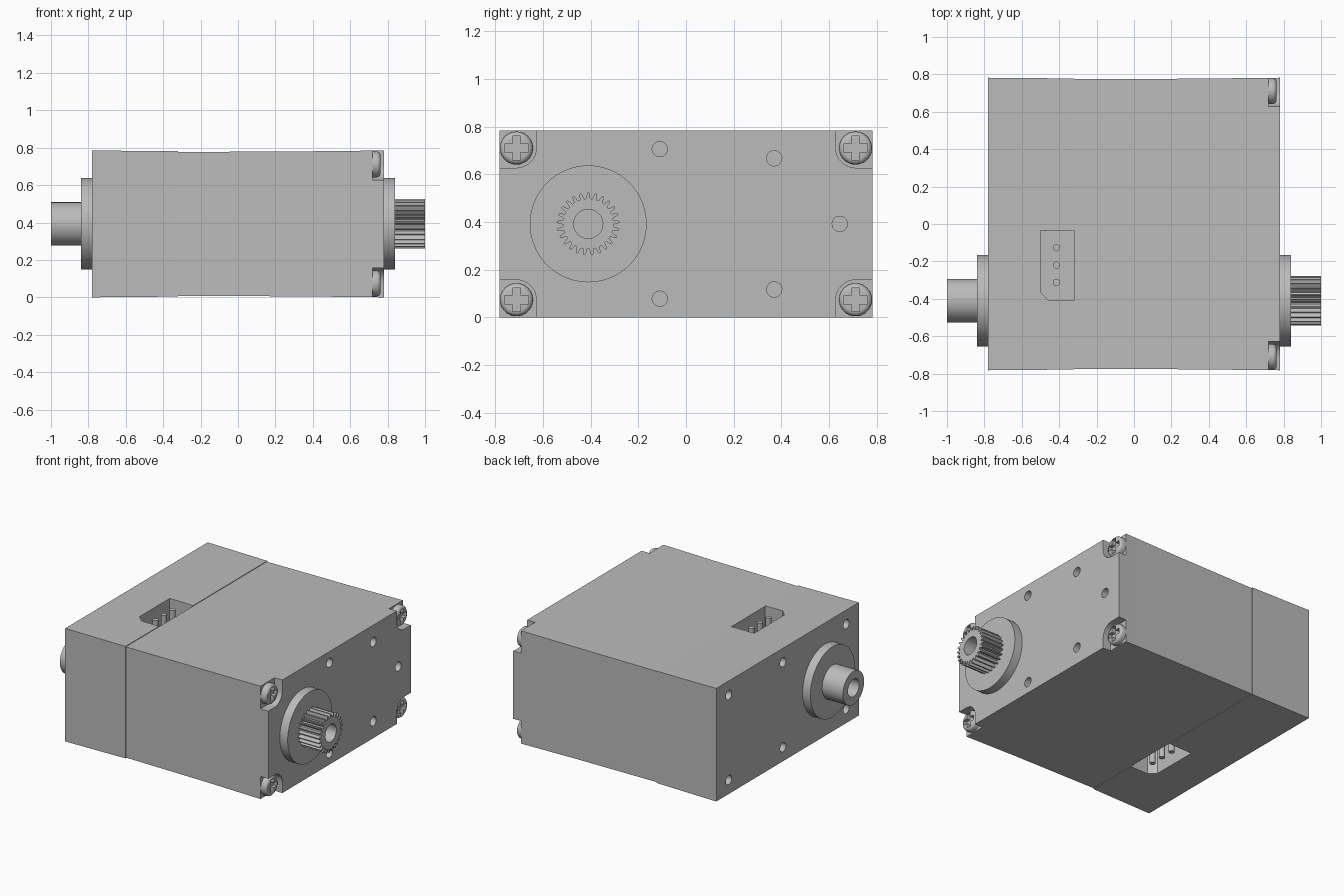
import bpy, bmesh
from math import sin, cos, pi, radians
from mathutils import Vector

old = bpy.data.objects.get("Cube")
if old:
    bpy.data.objects.remove(old, do_unlink=True)

grey = bpy.data.materials.new("plain grey")
GREY = (0.5, 0.5, 0.5, 1)
grey.diffuse_color = GREY
grey.use_nodes = True
grey.node_tree.nodes["Principled BSDF"].inputs["Base Color"].default_value = GREY

HEIGHT = 0.785
MID = HEIGHT / 2
SHAFT_Y = -0.41
SEAM = -0.32


def finish(name, bm):
    bmesh.ops.recalc_face_normals(bm, faces=bm.faces)
    mesh = bpy.data.meshes.new(name)
    bm.to_mesh(mesh)
    bm.free()
    obj = bpy.data.objects.new(name, mesh)
    bpy.context.collection.objects.link(obj)
    mesh.materials.append(grey)
    return obj


def activate(obj):
    bpy.ops.object.select_all(action='DESELECT')
    obj.select_set(True)
    bpy.context.view_layer.objects.active = obj


def smooth(obj):
    activate(obj)
    bpy.ops.object.shade_smooth_by_angle(angle=radians(32))


def loft(bm, rings, closed=False):
    """Skin a list of equally long point rings, capping the ends unless closed."""
    rings = [[bm.verts.new(p) for p in ring] for ring in rings]
    n = len(rings[0])
    pairs = list(zip(rings, rings[1:]))
    if closed:
        pairs.append((rings[-1], rings[0]))
    else:
        bm.faces.new(rings[0])
        bm.faces.new(rings[-1])
    for a, b in pairs:
        for i in range(n):
            j = (i + 1) % n
            bm.faces.new((a[i], a[j], b[j], b[i]))


def circle(r, y=0, z=0, n=32):
    return [(y + r * cos(2 * pi * i / n), z + r * sin(2 * pi * i / n)) for i in range(n)]


def prism_x(bm, outline, x0, x1):
    loft(bm, [[(x, y, z) for y, z in outline] for x in (x0, x1)])


def prism_z(bm, outline, z0, z1):
    loft(bm, [[(x, y, z) for x, y in outline] for z in (z0, z1)])


def lathe(bm, profile, y, z, n=48, closed=False):
    """Turn (x, radius) pairs around an axis along x."""
    loft(bm, [[(x, *p) for p in circle(r, y, z, n)] for x, r in profile], closed)


def cut(obj, bm):
    cutter = finish("cutter", bm)
    cutter.hide_render = True
    mod = obj.modifiers.new("cut", 'BOOLEAN')
    mod.operation = 'DIFFERENCE'
    mod.solver = 'EXACT'
    mod.object = cutter
    activate(obj)
    bpy.ops.object.modifier_apply(modifier=mod.name)
    bpy.data.objects.remove(cutter, do_unlink=True)


def body(name, sections):
    """Box whose sides are drawn in by a small inset at each x."""
    bm = bmesh.new()
    rings = []
    for x, inset in sections:
        w, lo, hi = 0.782 - inset, inset, HEIGHT - inset
        rings.append([(x, -w, lo), (x, w, lo), (x, w, hi), (x, -w, hi)])
    loft(bm, rings)
    return finish(name, bm)


# Gear case: corner seats for the screws and mounting holes in the output face
SCREW_Y, SCREW_DZ, SEAT_X = 0.711, 0.318, 0.72
corners = [(sy, sz) for sy in (-1, 1) for sz in (-1, 1)]
case = body("main_case", [(SEAM, 0.008), (0.32, 0.005), (0.78, 0)])
bm = bmesh.new()
for sy, sz in corners:
    # quarter-round inner corner, open towards the outside of the case
    arc = [(SCREW_Y - 0.083 * cos(i * pi / 16), SCREW_DZ - 0.083 * sin(i * pi / 16)) for i in range(9)]
    outline = arc + [(SCREW_Y, 0.25), (0.9, SCREW_DZ - 0.083), (0.9, 0.5), (SCREW_Y - 0.083, 0.5)]
    del outline[9]
    prism_x(bm, [(sy * y, MID + sz * z) for y, z in outline], SEAT_X, 0.9)
for y, dz in [(-0.11, 0.314), (-0.11, -0.314), (0.37, 0.275), (0.37, -0.275), (0.645, 0)]:
    prism_x(bm, circle(0.032, y, MID + dz, 24), 0.62, 0.9)
cut(case, bm)
smooth(case)

# Rear cover: mounting holes and a connector pocket above and below
cover = body("rear_cover", [(-0.78, 0), (SEAM, 0.004)])
bm = bmesh.new()
for y in (-0.645, 0.05, 0.645):
    for s in (-1, 1):
        prism_x(bm, circle(0.032, y, MID + s * 0.295, 24), -0.9, -0.64)
pocket = [(-0.30, -0.41), (-0.30, -0.035), (-0.5, -0.035), (-0.5, -0.365), (-0.455, -0.41)]
DEPTH = 0.28
for s in (-1, 1):
    prism_z(bm, pocket, MID + s * (MID - DEPTH), MID + s * 0.5)
cut(cover, bm)
smooth(cover)

# Connector pins
for side, s in (("top", 1), ("bottom", -1)):
    bm = bmesh.new()
    for y in (-0.127, -0.22, -0.313):
        prism_z(bm, circle(0.019, -0.415, y, 20), MID + s * (MID - DEPTH - 0.01), MID + s * (MID - 0.02))
    smooth(finish(side + "_connector_pins", bm))

# Bearing collars and plain rear shaft, both bored through
BORE = 0.061
for name, x0, x1, r in [("output_collar", 0.775, 0.84, 0.245),
                        ("rear_collar", -0.84, -0.775, 0.245),
                        ("rear_shaft", -1, -0.775, 0.116)]:
    bm = bmesh.new()
    lathe(bm, [(x0, BORE), (x0, r), (x1, r), (x1, BORE)], SHAFT_Y, MID, 64, closed=True)
    smooth(finish(name, bm))

# Toothed output shaft
TEETH = 25
step = 2 * pi / TEETH
teeth = []
for i in range(TEETH):
    for t, r in ((-0.34, 0.106), (-0.17, 0.127), (-0.08, 0.132), (0.08, 0.132), (0.17, 0.127), (0.34, 0.106)):
        a = pi / 2 + (i + t) * step
        teeth.append((SHAFT_Y + r * cos(a), MID + r * sin(a)))
bm = bmesh.new()
prism_x(bm, teeth, 0.775, 1)
spline = finish("output_spline", bm)
bm = bmesh.new()
prism_x(bm, circle(BORE, SHAFT_Y, MID, 48), 0.7, 1.1)
cut(spline, bm)
smooth(spline)

# Rounded screws with cross recesses
ROUND, TOP = 0.022, 0.763
for sy, sz in corners:
    y, z = sy * SCREW_Y, MID + sz * SCREW_DZ
    edge = [(TOP - ROUND + ROUND * sin(k * pi / 10), 0.069 - ROUND + ROUND * cos(k * pi / 10)) for k in range(6)]
    bm = bmesh.new()
    lathe(bm, [(SEAT_X - 0.005, 0.069)] + edge, y, z, 40)
    screw = finish("%s_%s_screw" % ("back" if sy > 0 else "front", "top" if sz > 0 else "bottom"), bm)
    a, b = 0.05, 0.017
    cross = [(b, a), (-b, a), (-b, b), (-a, b), (-a, -b), (-b, -b),
             (-b, -a), (b, -a), (b, -b), (a, -b), (a, b), (b, b)]
    bm = bmesh.new()
    prism_x(bm, [(y + p, z + q) for p, q in cross], TOP - 0.028, 0.9)
    cut(screw, bm)
    smooth(screw)
